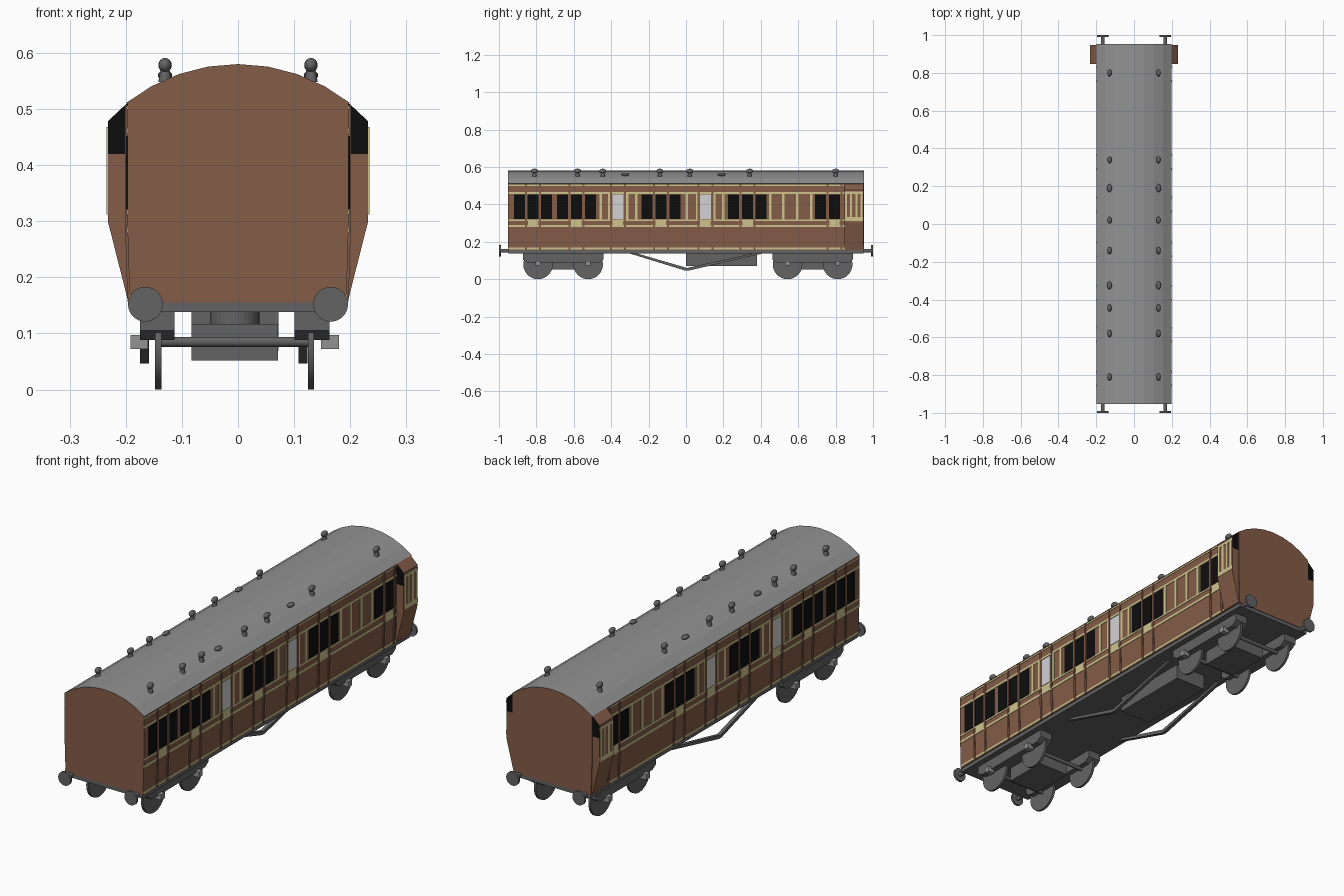
import bpy, bmesh, math
from mathutils import Matrix, Vector

if "Cube" in bpy.data.objects:
    bpy.data.objects.remove(bpy.data.objects["Cube"])


def material(name, r, g, b):
    m = bpy.data.materials.new(name)
    m.diffuse_color = (r, g, b, 1)
    m.use_nodes = True
    m.node_tree.nodes["Principled BSDF"].inputs["Base Color"].default_value = m.diffuse_color
    return m


BROWN = material("brown_paint", 0.23, 0.108, 0.064)
CREAM = material("cream_paint", 0.62, 0.55, 0.27)
BLACK = material("dark_glass", 0.004, 0.004, 0.004)
WHITE = material("frosted_glass", 0.65, 0.65, 0.66)
ROOF = material("roof_grey", 0.29, 0.29, 0.29)
IRON = material("iron_grey", 0.125, 0.125, 0.125)


def finish(name, bm, mats, mirror=False, smooth=False):
    bmesh.ops.recalc_face_normals(bm, faces=bm.faces)
    me = bpy.data.meshes.new(name)
    bm.to_mesh(me)
    bm.free()
    for m in mats:
        me.materials.append(m)
    ob = bpy.data.objects.new(name, me)
    bpy.context.collection.objects.link(ob)
    if mirror:
        ob.modifiers.new("mirror", 'MIRROR')
    if smooth:
        bpy.ops.object.select_all(action='DESELECT')
        ob.select_set(True)
        bpy.context.view_layer.objects.active = ob
        bpy.ops.object.shade_smooth_by_angle(angle=math.radians(35))
    return ob


def add_prism(bm, pts, lo, hi, axis='Y', mat=0):
    """Extrude a profile: (x,z) points along Y, or (y,z) points along X."""
    place = (lambda p, d: (p[0], d, p[1])) if axis == 'Y' else (lambda p, d: (d, p[0], p[1]))
    f = bm.faces.new([bm.verts.new(place(p, lo)) for p in pts])
    f.material_index = mat
    ext = bmesh.ops.extrude_face_region(bm, geom=[f])['geom']
    step = Vector(place((0, 0), hi - lo))
    bmesh.ops.translate(bm, vec=step, verts=[v for v in ext if isinstance(v, bmesh.types.BMVert)])
    for v in ext:
        if isinstance(v, bmesh.types.BMVert):
            for face in v.link_faces:
                face.material_index = mat


def add_box(bm, x0, x1, y0, y1, z0, z1):
    add_prism(bm, [(x0, z0), (x1, z0), (x1, z1), (x0, z1)], y0, y1)


def add_cyl(bm, centre, r, length, axis, r2=None, seg=32):
    rot = {'X': Matrix.Rotation(math.pi / 2, 4, 'Y'), 'Y': Matrix.Rotation(math.pi / 2, 4, 'X'),
           'Z': Matrix()}[axis]
    bmesh.ops.create_cone(bm, cap_ends=True, segments=seg, radius1=r, radius2=r if r2 is None else r2,
                          depth=length, matrix=Matrix.Translation(centre) @ rot)


# Body shell with arched roof, roof faces grey by direction
END, EAVE, R = 0.952, 0.51, 0.324
arc = [(0.199 * math.sin(a) / math.sin(0.665), 0.58 - R + R * math.cos(a))
       for a in [0.665 - 1.33 * i / 8 for i in range(9)]]
bm = bmesh.new()
add_prism(bm, [(-0.197, 0.29), (-0.193, 0.155), (0.193, 0.155), (0.197, 0.29), (0.197, EAVE)]
          + arc + [(-0.197, EAVE)], -END, END)
bm.normal_update()
bmesh.ops.recalc_face_normals(bm, faces=bm.faces)
for f in bm.faces:
    f.material_index = 1 if f.normal.z > 0.3 else 0
finish("carriage_body", bm, [BROWN, ROOF])


# Painted side details as thin plates following the side slope
def side_x(z):
    return 0.197 if z >= 0.29 else 0.193 + 0.004 * (z - 0.155) / 0.135


def plate(bm, y0, y1, z0, z1, mat, t=0.002, base=None):
    a, b = (side_x(z0), side_x(z1)) if base is None else (base, base)
    add_prism(bm, [(a - 0.001, z0), (a + t, z0), (b + t, z1), (b - 0.001, z1)], y0, y1, 'Y', mat)


doors = [-0.818, -0.586, -0.364, -0.134, 0.104, 0.329, 0.794]
dark = [-0.89, -0.818, -0.746, -0.66, -0.586, -0.511, -0.209, -0.134, -0.059,
        0.254, 0.329, 0.401, 0.719, 0.794]
frosted = [-0.364, 0.104]
bars = [-0.455, -0.41, -0.315, -0.265, 0.005, 0.06, 0.15, 0.2, 0.45, 0.52, 0.595, 0.67]

bm = bmesh.new()
for z0, z1 in [(0.16, 0.17), (0.279, 0.29), (0.312, 0.32), (0.456, 0.466), (0.499, 0.505)]:
    plate(bm, -END, 0.85, z0, z1, 0)
for y in bars:
    plate(bm, y - 0.007, y + 0.007, 0.32, 0.456, 0)
for y in doors:
    plate(bm, y - 0.028, y + 0.028, 0.29, 0.312, 0)
finish("cream_lining", bm, [CREAM], mirror=True)

bm = bmesh.new()
for y in dark:
    plate(bm, y - 0.029, y + 0.029, 0.322, 0.452, 0, 0.0025)
for y in frosted:
    plate(bm, y - 0.03, y + 0.03, 0.322, 0.452, 1, 0.0025)
finish("side_windows", bm, [BLACK, WHITE], mirror=True)

bm = bmesh.new()
for y in doors:
    for s in (-1, 1):
        plate(bm, y + s * 0.037 - 0.005, y + s * 0.037 + 0.005, 0.157, 0.29, 0, 0.004)
        plate(bm, y + s * 0.037 - 0.005, y + s * 0.037 + 0.005, 0.29, 0.507, 0, 0.004)
finish("door_battens", bm, [BROWN], mirror=True)

# Guard's side lookouts, black windows on the faces looking along the train
bm = bmesh.new()
add_prism(bm, [(0.19, 0.158), (0.196, 0.158), (0.232, 0.30), (0.232, 0.478), (0.198, 0.51), (0.19, 0.51)],
          0.848, 0.948)
bmesh.ops.bisect_plane(bm, geom=bm.verts[:] + bm.edges[:] + bm.faces[:],
                       plane_co=(0, 0, 0.42), plane_no=(0, 0, 1))
bm.normal_update()
for f in bm.faces:
    f.material_index = int(abs(f.normal.y) > 0.9 and f.calc_center_median().z > 0.42)
finish("side_lookout", bm, [BROWN, BLACK], mirror=True)

bm = bmesh.new()
for z0, z1 in [(0.312, 0.332), (0.456, 0.468)]:
    plate(bm, 0.85, 0.946, z0, z1, 0, 0.002, 0.232)
for y in (0.856, 0.882, 0.912, 0.938):
    plate(bm, y - 0.006, y + 0.006, 0.332, 0.456, 0, 0.002, 0.232)
finish("lookout_lining", bm, [CREAM], mirror=True)

# Roof ventilators: tall domed ones and low flat ones
tall = [0.80, 0.34, 0.02, -0.14, -0.445, -0.58, -0.81]
low = [0.19, -0.325]
bm = bmesh.new()
for y in tall + low:
    h = y in tall
    size = (0.012, 0.019, 0.013) if h else (0.013, 0.021, 0.009)
    bmesh.ops.create_uvsphere(bm, u_segments=16, v_segments=8, radius=1,
                              matrix=Matrix.Translation((0.13, y, 0.578 if h else 0.56))
                              @ Matrix.Diagonal((*size, 1)))
    if h:
        add_cyl(bm, (0.13, y, 0.559), 0.012, 0.022, 'Z', 0.008, 16)
finish("roof_vents", bm, [IRON], mirror=True, smooth=True)

# Underframe, equipment box and truss rods
bm = bmesh.new()
add_box(bm, -0.19, 0.19, -0.95, 0.95, 0.138, 0.16)
finish("underframe", bm, [IRON])
bm = bmesh.new()
add_box(bm, -0.083, 0.072, 0.0, 0.38, 0.07, 0.14)
finish("equipment_box", bm, [IRON])
bm = bmesh.new()
for x in (-0.167, 0.116):
    add_prism(bm, [(-0.31, 0.14), (-0.005, 0.046), (0.015, 0.046), (0.42, 0.14), (0.37, 0.14),
                   (0.005, 0.06), (-0.27, 0.14)], x - 0.008, x + 0.008, 'X')
finish("truss_rods", bm, [IRON])

# Buffers at both ends
bm = bmesh.new()
for s in (-1, 1):
    add_cyl(bm, (0.165, s * 0.968, 0.152), 0.01, 0.05, 'Y', seg=16)
    add_cyl(bm, (0.165, s * 0.995, 0.152), 0.031, 0.01, 'Y')
finish("buffers", bm, [IRON], mirror=True, smooth=True)

# Bogies: side frames, bolster, axles, wheels and axle boxes
CX = -0.006
for name, cy in (("front", -0.657), ("rear", 0.677)):
    bm = bmesh.new()
    for s in (-1, 1):
        x = CX + s * 0.138
        add_prism(bm, [(cy - 0.19, 0.088), (cy + 0.19, 0.088), (cy + 0.215, 0.105), (cy + 0.215, 0.139),
                       (cy - 0.215, 0.139), (cy - 0.215, 0.105)], x - 0.031, x + 0.031, 'X')
    add_box(bm, CX - 0.077, CX + 0.077, cy - 0.1, cy + 0.1, 0.052, 0.117)
    add_cyl(bm, (CX, cy, 0.128), 0.044, 0.024, 'Z')
    finish(name + "_bogie_frame", bm, [IRON])
    wheels, boxes = bmesh.new(), bmesh.new()
    for y in (cy - 0.134, cy + 0.134):
        add_cyl(wheels, (CX, y, 0.085), 0.009, 0.27, 'X', seg=16)
        for s in (-1, 1):
            add_cyl(wheels, (CX + s * 0.136, y, 0.079), 0.079, 0.011, 'X')
            xb = CX + s * 0.170
            add_box(boxes, xb - 0.016, xb + 0.016, y - 0.013, y + 0.013, 0.072, 0.097)
    finish(name + "_wheels", wheels, [IRON], smooth=True)
    finish(name + "_axle_boxes", boxes, [ROOF])
